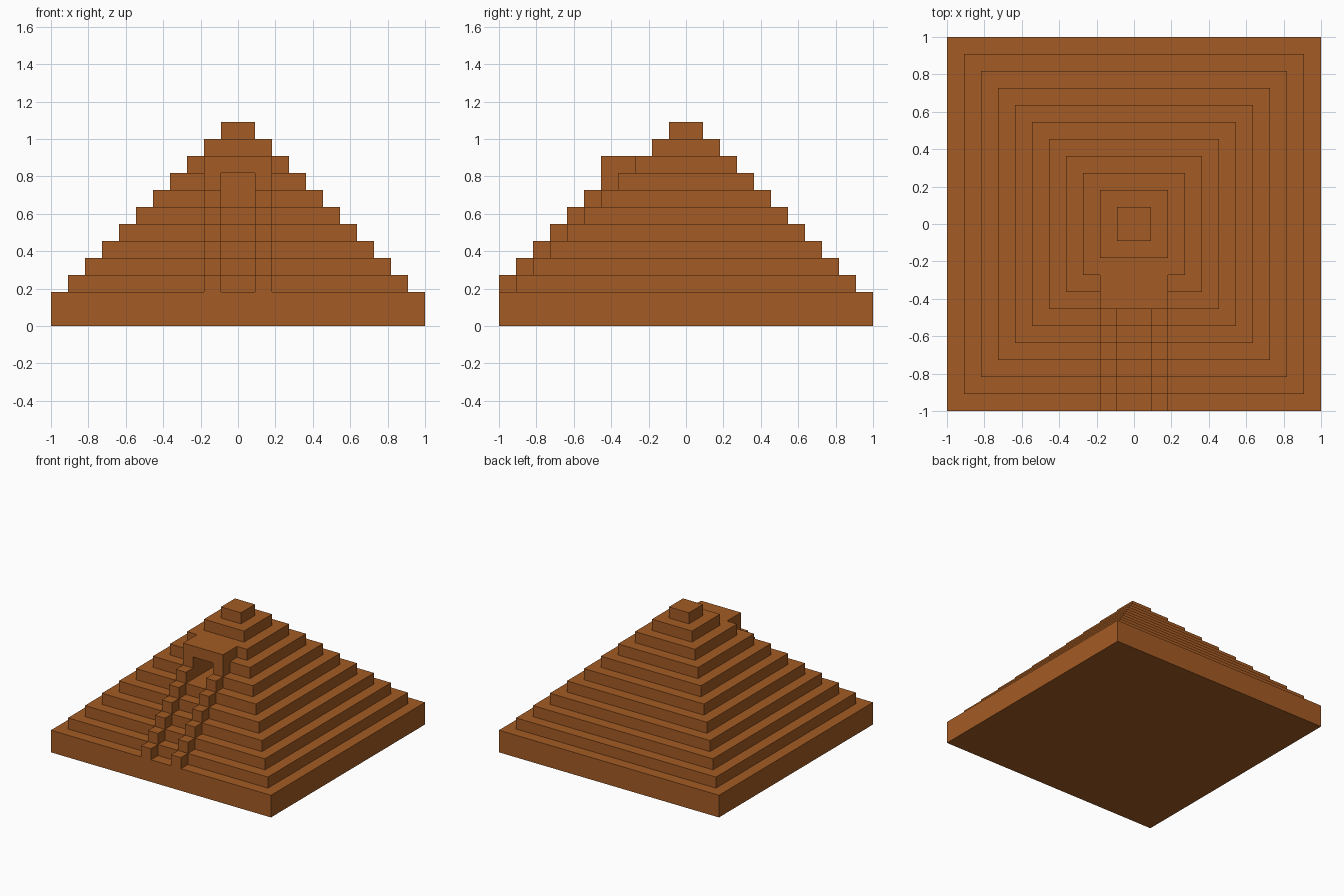
import bpy
import bmesh
from mathutils import Matrix, Vector

if "Cube" in bpy.data.objects:
    bpy.data.objects.remove(bpy.data.objects["Cube"], do_unlink=True)

U = 1 / 11          # one terrace step
TIERS = 11

stone = bpy.data.materials.new("warm_brown_stone")
stone.use_nodes = True
COLOUR = (0.37, 0.104, 0.017, 1)
stone.diffuse_color = COLOUR
stone.node_tree.nodes["Principled BSDF"].inputs["Base Color"].default_value = COLOUR


def add_box(bm, low, high):
    """Add a box spanning two corners given in step units."""
    low, high = Vector(low) * U, Vector(high) * U
    matrix = Matrix.Translation((low + high) / 2) @ Matrix.Diagonal((*(high - low), 1))
    return bmesh.ops.create_cube(bm, size=1, matrix=matrix)["verts"]


def finish(bm, name):
    bmesh.ops.recalc_face_normals(bm, faces=bm.faces)
    mesh = bpy.data.meshes.new(name)
    bm.to_mesh(mesh)
    bm.free()
    mesh.materials.append(stone)
    obj = bpy.data.objects.new(name, mesh)
    bpy.context.collection.objects.link(obj)
    return obj


# Stepped body: a tall plinth, then inset and raise its top for each terrace
bm = bmesh.new()
add_box(bm, (-TIERS, -TIERS, 0), (TIERS, TIERS, 2))
top = max(bm.faces, key=lambda f: f.calc_center_median().z)
for _ in range(TIERS - 1):
    bmesh.ops.inset_region(bm, faces=[top], thickness=U, use_even_offset=True)
    raised = bmesh.ops.extrude_discrete_faces(bm, faces=[top])["faces"]
    top = raised[0]
    bmesh.ops.translate(bm, verts=top.verts, vec=(0, 0, U))
body = finish(bm, "stepped_body")

# Passage cut into the front behind the doorway
bm = bmesh.new()
add_box(bm, (-1, -5.5, 7), (1, -2, 9))
cutter = finish(bm, "passage_cutter")
cutter.hide_render = True
cut = body.modifiers.new("passage", "BOOLEAN")
cut.operation = "DIFFERENCE"
cut.solver = "EXACT"
cut.object = cutter
graph = bpy.context.evaluated_depsgraph_get()
carved = bpy.data.meshes.new_from_object(body.evaluated_get(graph))
body.modifiers.clear()
body.data = carved
bpy.data.objects.remove(cutter, do_unlink=True)

# Stepped side walls of the stairway, ending in the door posts
for side, x in (("right", -2), ("left", 1)):
    bm = bmesh.new()
    for i in range(7):
        add_box(bm, (x, i - TIERS, i + 2), (x + 1, i - TIERS + 1, i + 3))
    finish(bm, side + "_stair_wall")

# Porch roof over the doorway
bm = bmesh.new()
add_box(bm, (-2, -5, 9), (2, -3, 10))
finish(bm, "porch_roof")
